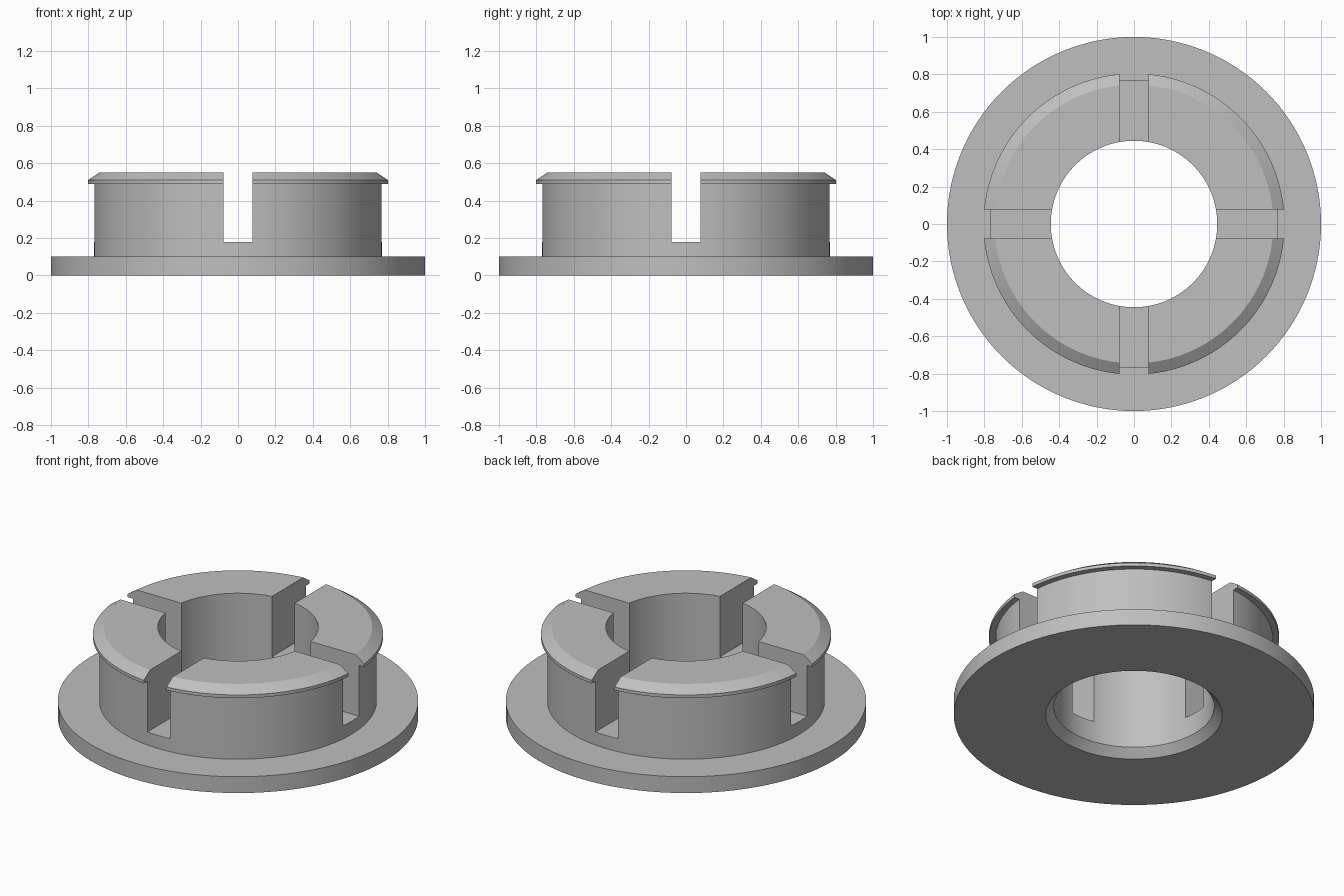
import bpy
import bmesh
from math import tau, radians
from mathutils import Matrix

SEGMENTS = 128

cube = bpy.data.objects.get("Cube")
if cube:
    bpy.data.objects.remove(cube, do_unlink=True)

# Single grey plastic
grey = bpy.data.materials.new("grey_plastic")
grey.use_nodes = True
color = (0.52, 0.52, 0.52, 1)
grey.diffuse_color = color
grey.node_tree.nodes["Principled BSDF"].inputs["Base Color"].default_value = color


def add_object(name, bm):
    bmesh.ops.recalc_face_normals(bm, faces=bm.faces)
    mesh = bpy.data.meshes.new(name)
    bm.to_mesh(mesh)
    bm.free()
    mesh.materials.append(grey)
    obj = bpy.data.objects.new(name, mesh)
    bpy.context.collection.objects.link(obj)
    return obj


def lathe(name, profile):
    """Revolve a closed (radius, height) outline around z."""
    bm = bmesh.new()
    verts = [bm.verts.new((r, 0, z)) for r, z in profile]
    edges = [bm.edges.new((a, b)) for a, b in zip(verts, verts[1:] + verts[:1])]
    bmesh.ops.spin(bm, geom=verts + edges, cent=(0, 0, 0), axis=(0, 0, 1),
                   angle=tau, steps=SEGMENTS, use_merge=True)
    bmesh.ops.remove_doubles(bm, verts=bm.verts, dist=1e-5)
    return add_object(name, bm)


# Flange, sleeve and barbed snap rim in one outline
bushing = lathe("snap_bushing", [
    (0.49, 0), (1, 0), (1, 0.1),              # flange
    (0.77, 0.1), (0.77, 0.49),                # sleeve wall
    (0.805, 0.49), (0.805, 0.51),             # rim catch
    (0.745, 0.55), (0.445, 0.55),             # lead-in chamfer and top
    (0.445, 0.05),                            # bore and lower chamfer
])

# Two crossing slots split the sleeve into four fingers
for axis, size in (("x", (2, 0.154, 1)), ("y", (0.154, 2, 1))):
    bm = bmesh.new()
    bmesh.ops.create_cube(bm, size=1, matrix=Matrix.Translation((0, 0, 0.68))
                          @ Matrix.Diagonal((*size, 1)))
    cutter = add_object(f"slot_cutter_{axis}", bm)
    cutter.hide_render = True
    cutter.hide_viewport = True
    cut = bushing.modifiers.new(f"slot_{axis}", "BOOLEAN")
    cut.operation = "DIFFERENCE"
    cut.solver = "EXACT"
    cut.object = cutter

# Apply the cuts, then smooth the round walls
bpy.ops.object.select_all(action="DESELECT")
bpy.context.view_layer.objects.active = bushing
bushing.select_set(True)
for modifier in list(bushing.modifiers):
    bpy.ops.object.modifier_apply(modifier=modifier.name)
bpy.ops.object.shade_smooth_by_angle(angle=radians(25))
for obj in list(bpy.data.objects):
    if obj.name.startswith("slot_cutter"):
        bpy.data.objects.remove(obj, do_unlink=True)
